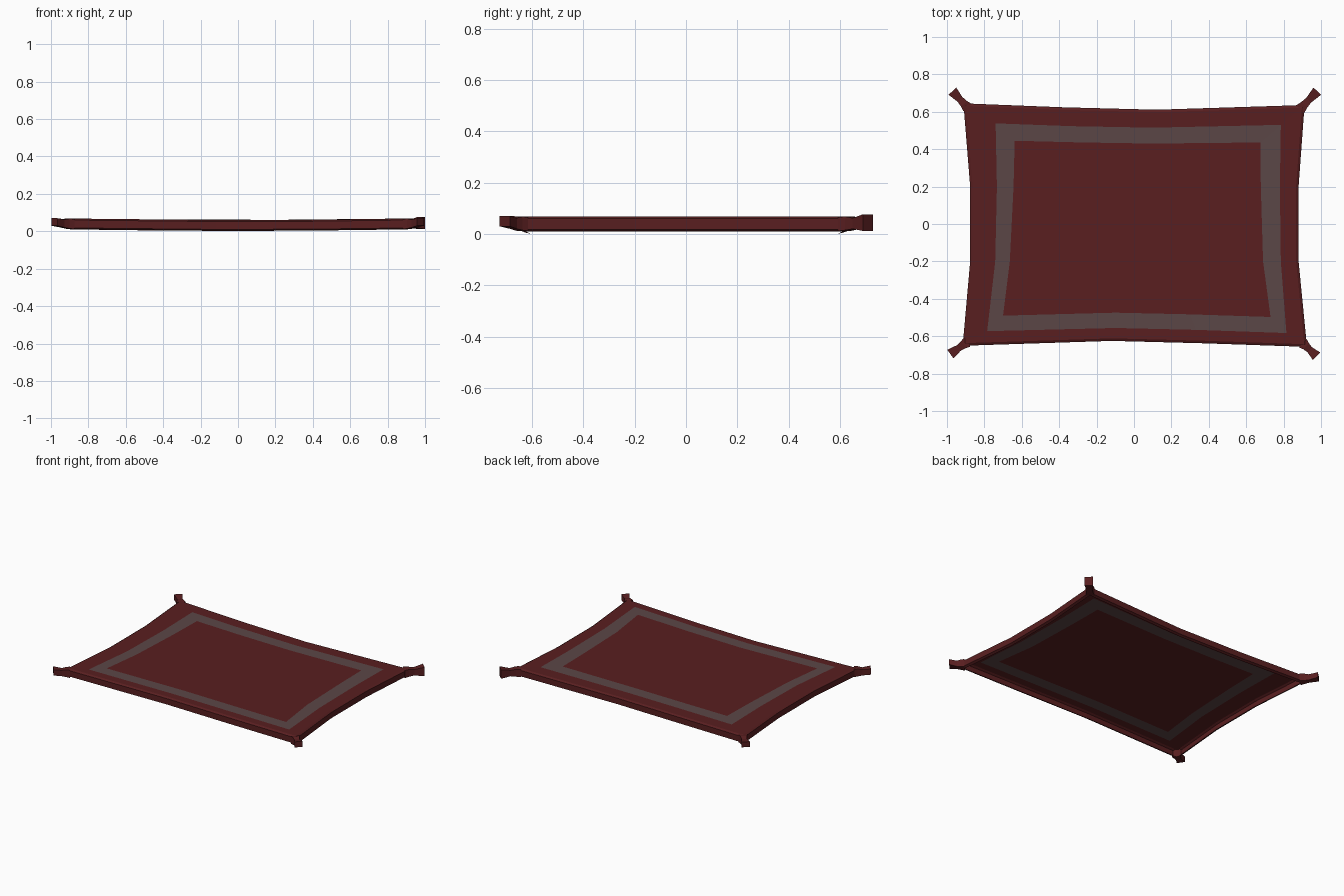
import bpy, bmesh
from mathutils import Vector

if "Cube" in bpy.data.objects:
    bpy.data.objects.remove(bpy.data.objects["Cube"])


def material(name, color):
    m = bpy.data.materials.new(name)
    m.diffuse_color = (*color, 1)
    m.use_nodes = True
    m.node_tree.nodes["Principled BSDF"].inputs["Base Color"].default_value = m.diffuse_color
    return m


RED = material("red cloth", (0.10, 0.0135, 0.0145))
GREY = material("grey band", (0.105, 0.062, 0.062))

# Outlines, clockwise from back left: corner, then two points along each side
RIM = [(-.912, .645), (-.38, .624), (.12, .611), (.912, .636), (.88, .2), (.88, -.2),
       (.925, -.657), (.38, -.638), (-.12, -.625), (-.916, -.651), (-.876, -.2), (-.876, .2)]
BAND_OUT = [(-.74, .538), (-.33, .523), (.1, .515), (.785, .53), (.78, .2), (.785, -.2),
            (.815, -.583), (.33, -.566), (-.1, -.556), (-.785, -.573), (-.742, -.2), (-.733, .2)]
BAND_IN = [(-.638, .445), (-.28, .436), (.1, .43), (.675, .436), (.678, .2), (.69, -.2),
           (.73, -.497), (.3, -.483), (-.1, -.474), (-.7, -.49), (-.664, -.2), (-.644, .2)]


def loft(name, rings, mats, grey_strips=(), close_start=True):
    bm = bmesh.new()
    loops = [[bm.verts.new(p) for p in ring] for ring in rings]
    n = len(loops[0])
    for k in range(len(loops) - 1):
        for i in range(n):
            j = (i + 1) % n
            f = bm.faces.new((loops[k][i], loops[k][j], loops[k + 1][j], loops[k + 1][i]))
            f.material_index = 1 if k in grey_strips else 0
    if close_start:
        bm.faces.new(loops[0])
    bm.faces.new(loops[-1])
    bmesh.ops.recalc_face_normals(bm, faces=bm.faces)
    mesh = bpy.data.meshes.new(name)
    bm.to_mesh(mesh)
    bm.free()
    for m in mats:
        mesh.materials.append(m)
    obj = bpy.data.objects.new(name, mesh)
    bpy.context.collection.objects.link(obj)


# Cloth: sagging sheet, turned-down hem with a lip, hollow underneath
def level(outline, z, inset=0.0):
    kx, ky = 1 - inset / .9, 1 - inset / .64
    return [(x * kx, y * ky, z + 0.008 * (x / .9) ** 2) for x, y in outline]


loft("cloth", [level(RIM, .002, .018), level(RIM, .01), level(RIM, .052),
               level(RIM, .06, .014), level(BAND_OUT, .06), level(BAND_IN, .06)],
     [RED, GREY], grey_strips=(4,), close_start=False)


# Corner tassels: pinched square knots flaring outwards
def tassel(name, corner, tip, z0, z1):
    a, b = Vector(corner), Vector(tip)
    d = (b - a).normalized()
    side = Vector((-d.y, d.x))
    rings = []
    for t, w, lo, hi in ((-.1, .03, .012, .066), (.15, .022, .015, .068),
                         (.45, .018, .02, .062), (1, .028, z0, z1)):
        c = a.lerp(b, t)
        l, r = c + side * w, c - side * w
        rings.append([(l.x, l.y, lo), (r.x, r.y, lo), (r.x, r.y, hi), (l.x, l.y, hi)])
    loft(name, rings, [RED])


tassel("tassel_back_left", (-.897, .63), (-.971, .71), .03, .068)
tassel("tassel_back_right", (.897, .623), (.98, .71), .012, .077)
tassel("tassel_front_right", (.91, -.644), (.976, -.707), .03, .07)
tassel("tassel_front_left", (-.9, -.637), (-.982, -.695), .03, .07)
